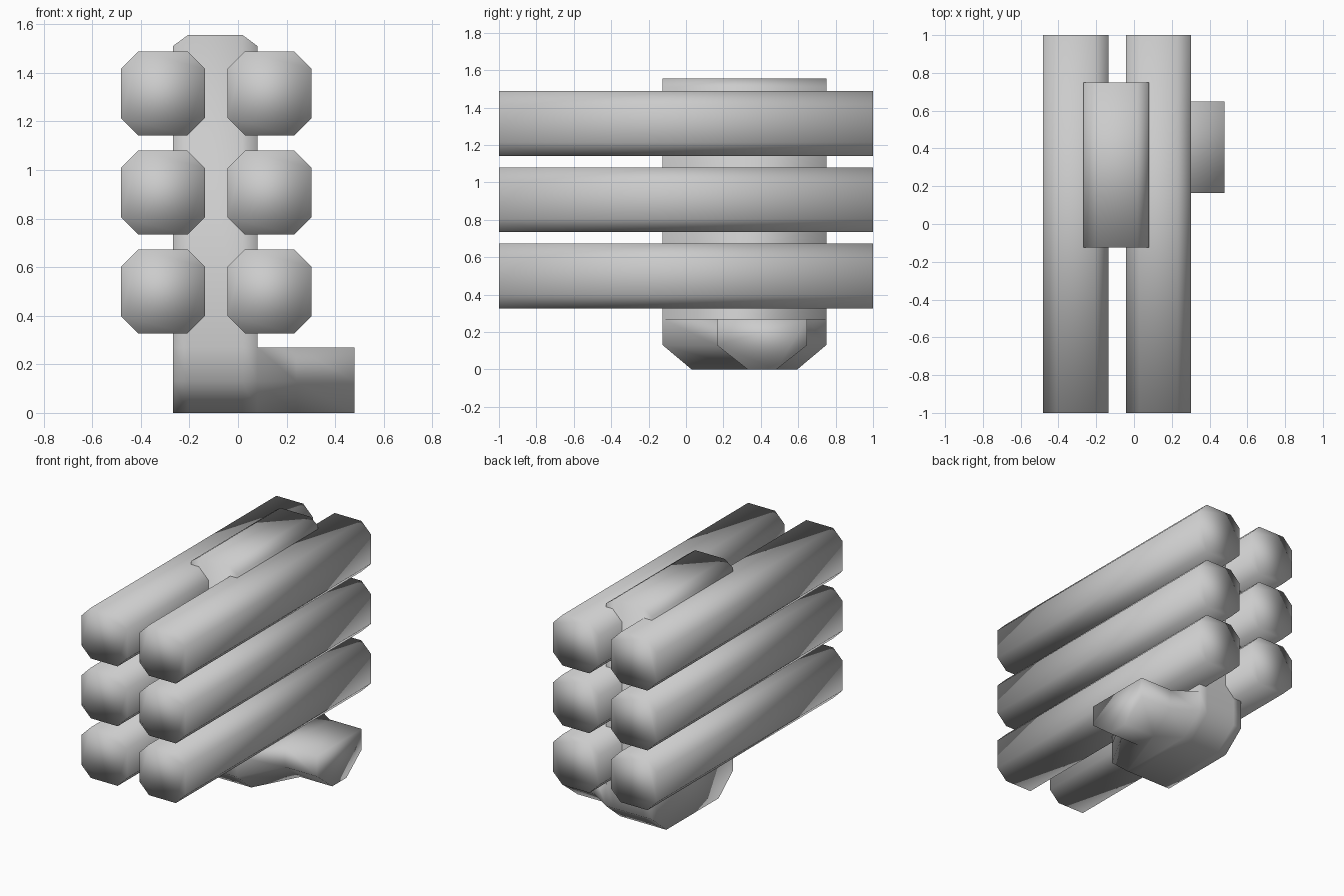
import bpy, bmesh

if "Cube" in bpy.data.objects:
    bpy.data.objects.remove(bpy.data.objects["Cube"])


def loft(name, rings):
    """Skin a row of matching rings, cap both ends and shade smooth."""
    bm = bmesh.new()
    rows = [[bm.verts.new(p) for p in ring] for ring in rings]
    n = len(rows[0])
    for a, b in zip(rows, rows[1:]):
        for i in range(n):
            j = (i + 1) % n
            bm.faces.new((a[i], a[j], b[j], b[i]))
    bm.faces.new(rows[0])
    bm.faces.new(rows[-1])
    bmesh.ops.remove_doubles(bm, verts=bm.verts[:], dist=0.0005)
    bmesh.ops.recalc_face_normals(bm, faces=bm.faces[:])
    for f in bm.faces:
        f.smooth = True
    mesh = bpy.data.meshes.new(name)
    bm.to_mesh(mesh)
    bm.free()
    obj = bpy.data.objects.new(name, mesh)
    bpy.context.collection.objects.link(obj)
    return obj


# Six long octagonal bars, two columns of three
H, F = 0.173, 0.101          # half width, half flat
OCT = [(-F, -H), (F, -H), (H, -F), (H, F), (F, H), (-F, H), (-H, F), (-H, -F)]
for side, cx in (("left", -0.309), ("right", 0.130)):
    for row, cz in enumerate((0.500, 0.907, 1.315), 1):
        loft(f"{side}_bar_{row}",
             [[(cx + u, y, cz + v) for u, v in OCT] for y in (-1, 1)])


# Central post with a chamfered foot that tapers into the side arm
ARM_TOP, KNEE = 0.27, 0.13


def section(x, top, y0, y1, cut):
    return [(x, y0, top), (x, y0, ARM_TOP), (x, y0, KNEE), (x, y0 + cut, 0),
            (x, y1 - cut, 0), (x, y1, KNEE), (x, y1, ARM_TOP), (x, y1, top)]


wide, narrow = (-0.125, 0.75, 0.155), (0.165, 0.648, 0.165)
loft("post_and_arm", [
    section(-0.268, 1.51, *wide),
    section(-0.205, 1.556, *wide),
    section(0.018, 1.556, *wide),
    section(0.08, 1.51, *wide),
    section(0.08, ARM_TOP, *wide),
    section(0.24, ARM_TOP, *narrow),
    section(0.48, ARM_TOP, *narrow),
])
